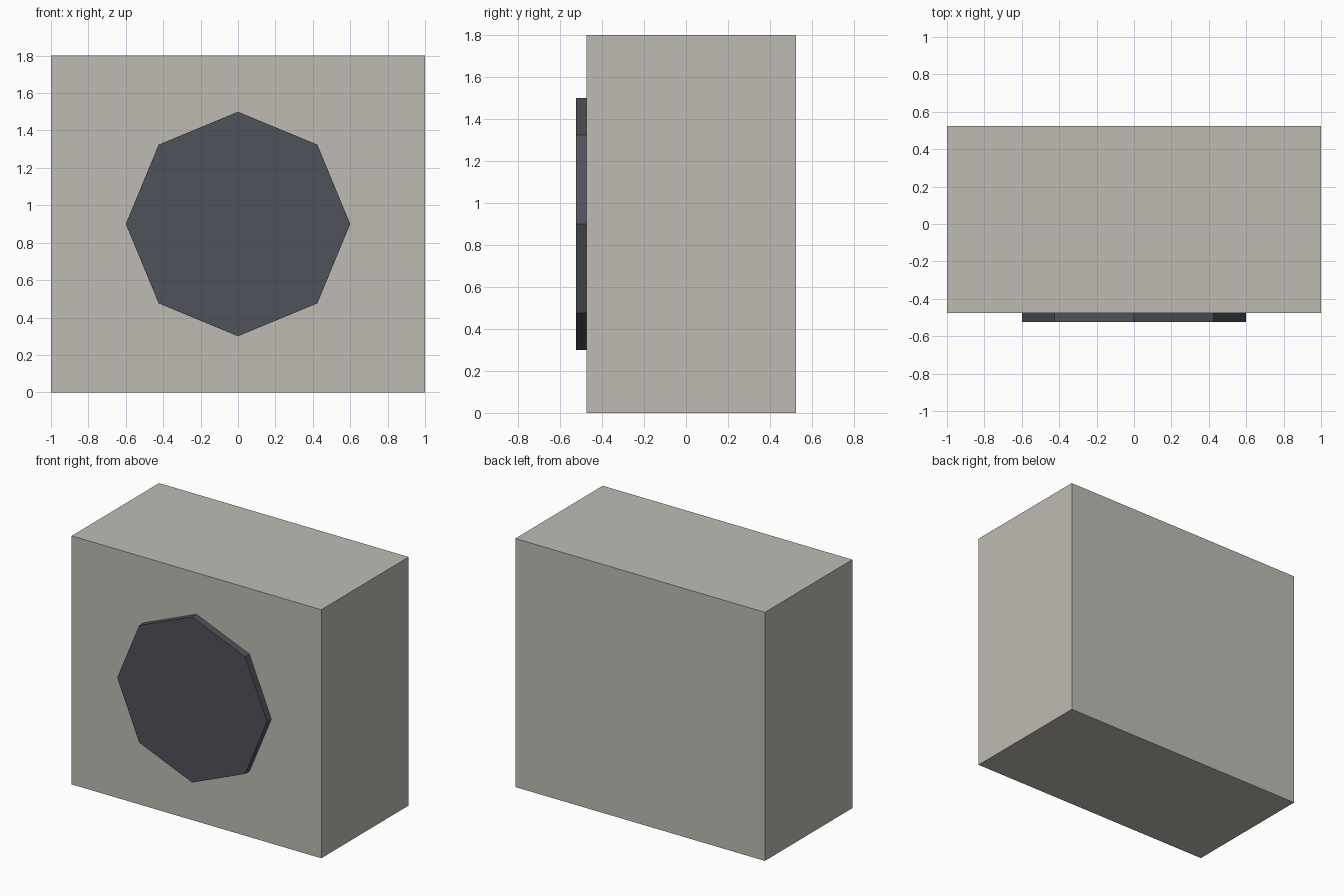
import bpy
import math

if "Cube" in bpy.data.objects:
    bpy.data.objects.remove(bpy.data.objects["Cube"])


def material(name, colour):
    mat = bpy.data.materials.new(name)
    mat.diffuse_color = (*colour, 1.0)
    mat.use_nodes = True
    mat.node_tree.nodes["Principled BSDF"].inputs["Base Color"].default_value = mat.diffuse_color
    return mat


def finish(name, mat):
    obj = bpy.context.object
    obj.name = name
    obj.data.materials.append(mat)
    bpy.ops.object.transform_apply(location=False, rotation=True, scale=True)
    return obj


casing_grey = material("warm light grey", (0.52, 0.50, 0.457))
fan_grey = material("dark slate grey", (0.077, 0.085, 0.10))

# Casing: plain rectangular box
bpy.ops.mesh.primitive_cube_add(size=1, location=(0, 0.025, 0.9))
bpy.context.object.scale = (2.0, 1.0, 1.8)
finish("casing", casing_grey)

# Fan cover: shallow eight-sided disc on the front, with a corner at the top
bpy.ops.mesh.primitive_cylinder_add(vertices=8, radius=0.6, depth=0.05,
                                    location=(0, -0.5, 0.9),
                                    rotation=(math.pi / 2, 0, 0))
finish("fan_cover", fan_grey)
